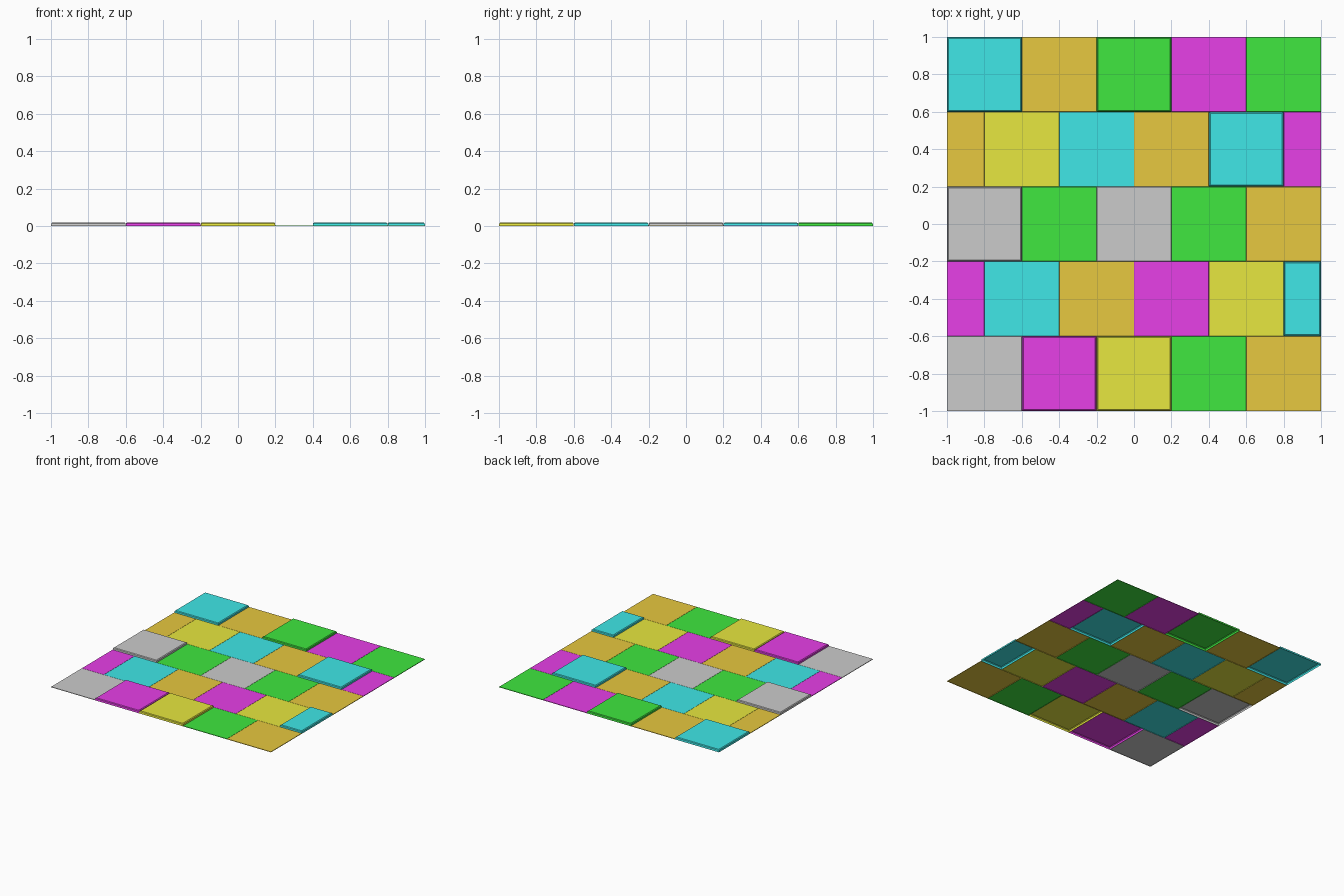
import bpy, bmesh

if "Cube" in bpy.data.objects:
    bpy.data.objects.remove(bpy.data.objects["Cube"])

COLOURS = {
    "C": ("cyan", (0.05, 0.8, 0.8, 1)),
    "O": ("orange", (0.8, 0.58, 0.05, 1)),
    "G": ("green", (0.05, 0.8, 0.05, 1)),
    "M": ("magenta", (0.8, 0.05, 0.8, 1)),
    "Y": ("yellow", (0.8, 0.8, 0.05, 1)),
    "A": ("grey", None),
}
mats = {}
for key, (name, rgba) in COLOURS.items():
    if rgba:
        mats[key] = bpy.data.materials.new(name)
        mats[key].diffuse_color = rgba

# Wall profiles as (inset, height): flat tiles and raised, bevelled tiles
FLAT = [(0, 0), (0.001, 0.004)]
RAISED = [(0, 0), (0.002, 0.015), (0.008, 0.02)]


def tile(name, x0, x1, y0, y1, profile, mat):
    """Open-bottomed tile: stacked square rings closed by a top face."""
    bm = bmesh.new()
    rings = []
    for i, z in profile:
        corners = [(x0 + i, y0 + i), (x1 - i, y0 + i),
                   (x1 - i, y1 - i), (x0 + i, y1 - i)]
        rings.append([bm.verts.new((x, y, z)) for x, y in corners])
    for a, b in zip(rings, rings[1:]):
        for k in range(4):
            n = (k + 1) % 4
            bm.faces.new((a[k], a[n], b[n], b[k]))
    bm.faces.new(rings[-1])
    mesh = bpy.data.meshes.new(name)
    bm.to_mesh(mesh)
    bm.free()
    if mat:
        mesh.materials.append(mat)
    bpy.context.collection.objects.link(bpy.data.objects.new(name, mesh))


# Rows from front to back, left to right; * marks a raised tile
ROWS = ["A M* Y* G O", "M C O M Y C*", "A* G A G O", "O Y C O C* M", "C* O G* M G"]
SIZE = 0.4
for r, row in enumerate(ROWS):
    y0 = -1 + r * SIZE
    # Odd rows are shifted by half a tile and cut at the floor edge
    start = -1 - (SIZE / 2 if r % 2 else 0)
    for c, code in enumerate(row.split()):
        x0 = start + c * SIZE
        raised = code.endswith("*")
        kind = "raised" if raised else "flat"
        tile(f"{kind}_tile_{r + 1}_{c + 1}", max(x0, -1), min(x0 + SIZE, 1),
             y0, y0 + SIZE, RAISED if raised else FLAT, mats.get(code[0]))

for m in bpy.data.materials:
    if m.users and not m.is_grease_pencil:
        m.use_nodes = True
        m.node_tree.nodes["Principled BSDF"].inputs["Base Color"].default_value = m.diffuse_color
